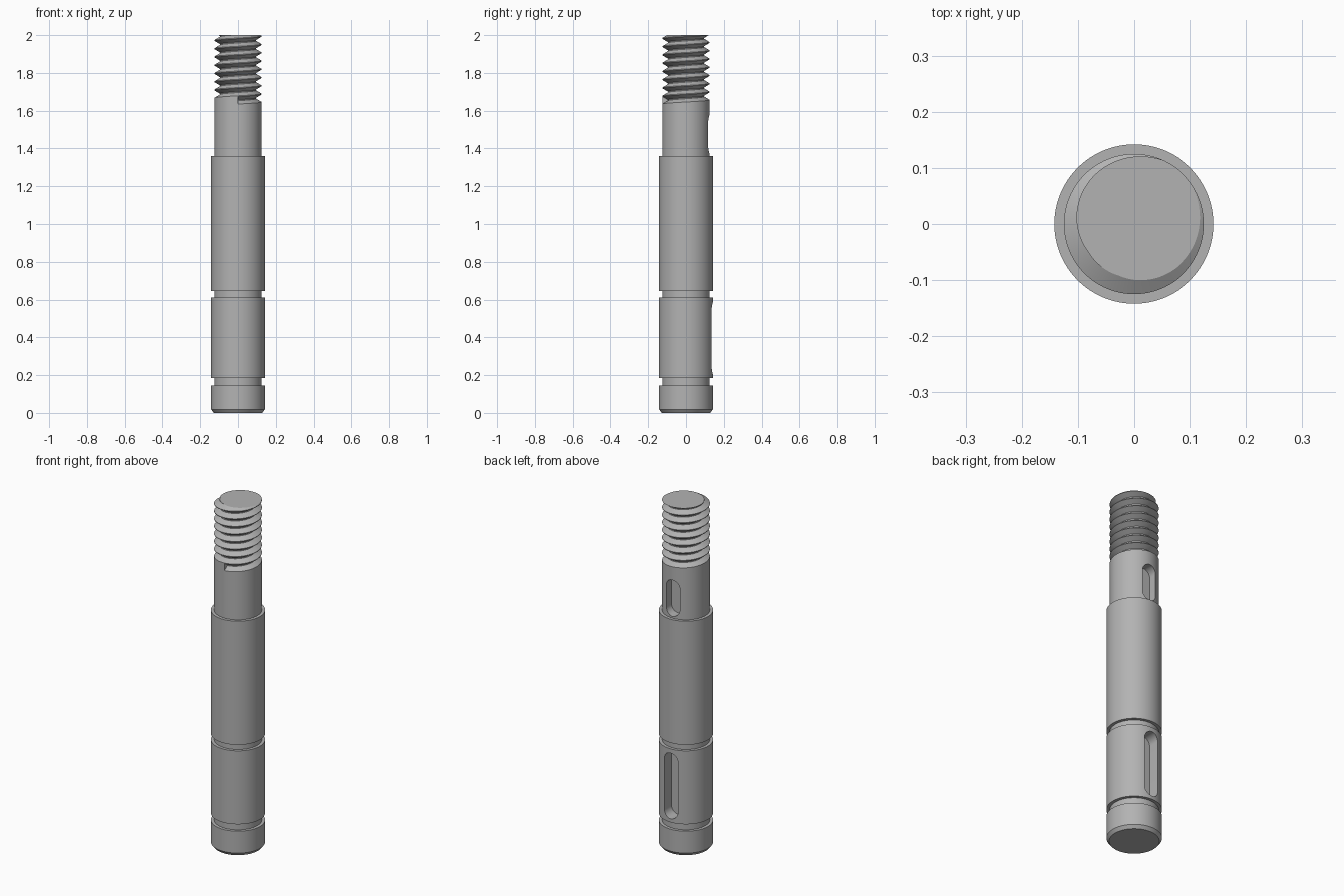
import bpy, bmesh, math
from mathutils import Vector

if "Cube" in bpy.data.objects:
    bpy.data.objects.remove(bpy.data.objects["Cube"], do_unlink=True)

SEG = 96
BODY_R, NECK_R, ROOT_R = 0.142, 0.125, 0.096
SHOULDER_Z, THREAD_Z, TOP_Z, PITCH = 1.36, 1.635, 2.0, 0.0437

steel = bpy.data.materials.new("grey steel")
steel.use_nodes = True
GREY = (0.45, 0.45, 0.45, 1)
steel.diffuse_color = GREY
steel.node_tree.nodes["Principled BSDF"].inputs["Base Color"].default_value = GREY


def finish(bm, name):
    """Turn a bmesh into a named steel object."""
    bmesh.ops.recalc_face_normals(bm, faces=bm.faces)
    mesh = bpy.data.meshes.new(name)
    bm.to_mesh(mesh)
    bm.free()
    mesh.materials.append(steel)
    obj = bpy.data.objects.new(name, mesh)
    bpy.context.collection.objects.link(obj)
    return obj


def select(obj):
    bpy.ops.object.select_all(action='DESELECT')
    obj.select_set(True)
    bpy.context.view_layer.objects.active = obj


def polar(r, angle, z):
    return Vector((r * math.cos(angle), r * math.sin(angle), z))


def lathe(name, profile):
    bm = bmesh.new()
    rings = [[bm.verts.new(polar(r, math.tau * i / SEG, z)) for i in range(SEG)]
             for r, z in profile]
    for low, high in zip(rings, rings[1:]):
        for i in range(SEG):
            j = (i + 1) % SEG
            bm.faces.new((low[i], low[j], high[j], high[i]))
    bm.faces.new(rings[0])
    bm.faces.new(rings[-1])
    return finish(bm, name)


def threaded_neck(name):
    """Plain neck running up into a right-handed helical thread."""
    bm = bmesh.new()
    # One turn of groove: radius and height as a fraction of the pitch
    groove = [(NECK_R, 0), (ROOT_R, 0.40), (ROOT_R, 0.52), (NECK_R, 0.92), (NECK_R, 1)]
    turns = math.ceil((TOP_Z - THREAD_Z) / PITCH) + 1
    start = -math.pi / 2
    sections = []
    for i in range(turns * SEG + 1):
        angle = start + math.tau * i / SEG
        z = THREAD_Z + PITCH * i / SEG
        sections.append([bm.verts.new(polar(r, angle, z + f * PITCH)) for r, f in groove])
    for a, b in zip(sections, sections[1:]):
        for k in range(len(groove) - 1):
            bm.faces.new((a[k], b[k], b[k + 1], a[k + 1]))
    # Flat end of the groove
    bm.faces.new(sections[0])
    # Neck wall below the first turn
    base = [bm.verts.new(polar(NECK_R, start + math.tau * i / SEG, SHOULDER_Z - 0.03))
            for i in range(SEG)]
    for i in range(SEG):
        bm.faces.new((base[i], base[(i + 1) % SEG], sections[i + 1][0], sections[i][0]))
    bm.faces.new(base)
    bmesh.ops.remove_doubles(bm, verts=bm.verts, dist=0.00005)
    # Level cut at the top, closed with a flat cap
    cut = bmesh.ops.bisect_plane(bm, geom=bm.verts[:] + bm.edges[:] + bm.faces[:],
                                 plane_co=(0, 0, TOP_Z), plane_no=(0, 0, 1),
                                 clear_outer=True)
    rim = [e for e in cut["geom_cut"] if isinstance(e, bmesh.types.BMEdge)]
    bmesh.ops.contextual_create(bm, geom=rim)
    return finish(bm, name)


def cut_keyway(target, z_low, z_high, half_width=0.043, floor_y=0.072):
    """Cut a round-ended slot into the back of the target."""
    bm = bmesh.new()
    outline = []
    for centre, first in ((z_high - half_width, 0), (z_low + half_width, math.pi)):
        for i in range(17):
            a = first + math.pi * i / 16
            outline.append(bm.verts.new((half_width * math.cos(a), floor_y,
                                         centre + half_width * math.sin(a))))
    face = bm.faces.new(outline)
    pushed = bmesh.ops.extrude_face_region(bm, geom=[face])["geom"]
    bmesh.ops.translate(bm, vec=(0, 0.15, 0),
                        verts=[v for v in pushed if isinstance(v, bmesh.types.BMVert)])
    cutter = finish(bm, "keyway_cutter")
    cutter.hide_render = True
    mod = target.modifiers.new("keyway", 'BOOLEAN')
    mod.operation, mod.solver, mod.object = 'DIFFERENCE', 'EXACT', cutter
    select(target)
    bpy.ops.object.modifier_apply(modifier=mod.name)
    bpy.data.objects.remove(cutter, do_unlink=True)


# Main shaft with bottom chamfer and two ring grooves
profile = [(BODY_R - 0.014, 0), (BODY_R, 0.018)]
for low, high in ((0.145, 0.185), (0.61, 0.645)):
    profile += [(BODY_R, low), (NECK_R, low), (NECK_R, high), (BODY_R, high)]
profile.append((BODY_R, SHOULDER_Z))
shaft = lathe("shaft_body", profile)
cut_keyway(shaft, 0.205, 0.585)

# Upper neck and thread
neck = threaded_neck("threaded_neck")
cut_keyway(neck, 1.37, 1.58)

for part in (shaft, neck):
    select(part)
    bpy.ops.object.shade_smooth_by_angle(angle=math.radians(30))
